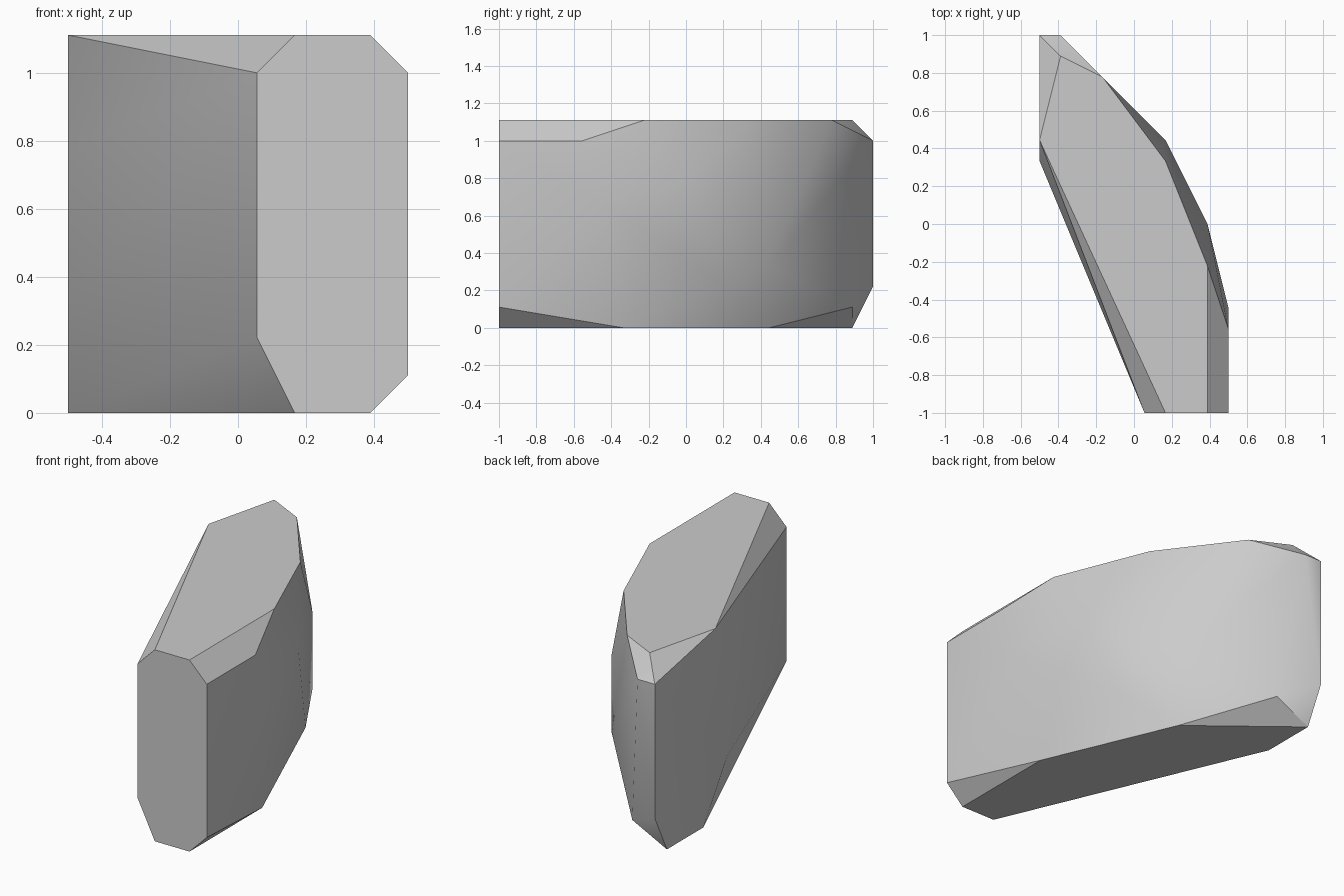
import bpy
import bmesh
from math import radians
from mathutils import Vector

default_cube = bpy.data.objects.get("Cube")
if default_cube:
    bpy.data.objects.remove(default_cube, do_unlink=True)

UNIT = 1 / 9      # modelling grid step
HALF_WIDTH = 4.5  # grid steps from the right side to the centre


def make_material(name, color):
    material = bpy.data.materials.new(name)
    material.use_nodes = True
    material.diffuse_color = color
    material.node_tree.nodes["Principled BSDF"].inputs["Base Color"].default_value = color
    return material


def outline(points, height):
    """Lift a plan outline to one height."""
    return [(x, y, height) for x, y in points]


def column(x, y, heights):
    """Stack corners on one vertical line."""
    return [(x, y, z) for z in heights]


def hull_object(name, corners, material):
    """Wrap a convex faceted block around its corners."""
    bm = bmesh.new()
    for x, y, z in corners:
        bm.verts.new(Vector((x - HALF_WIDTH, y, z)) * UNIT)
    bmesh.ops.convex_hull(bm, input=bm.verts)
    loose = [v for v in bm.verts if not v.link_faces]
    bmesh.ops.delete(bm, geom=loose, context="VERTS")
    bmesh.ops.dissolve_limit(bm, angle_limit=radians(0.5),
                             verts=bm.verts, edges=bm.edges)
    bmesh.ops.recalc_face_normals(bm, faces=bm.faces)
    mesh = bpy.data.meshes.new(name)
    bm.to_mesh(mesh)
    bm.free()
    mesh.materials.append(material)
    block = bpy.data.objects.new(name, mesh)
    bpy.context.collection.objects.link(block)
    return block


# Flat top and bottom of the curved block
corners = outline([(6, -9), (8, -9), (8, -2), (6, 3), (3, 7), (1, 8), (0, 4)], 10)
corners += outline([(6, -9), (8, -9), (8, -3), (5, 4), (0, 8), (0, 5)], 0)

# Chamfered front end
corners += column(5, -9, (2, 9)) + column(9, -9, (1, 9))

# Bulging outer side
corners += column(9, -5, [9]) + column(9, -4, [6]) + column(8, 0, [7])
corners += column(7, 2, [2]) + column(6, 4, (3, 7))

# Narrow back end
corners += column(2, 8, [1]) + column(1, 9, [9]) + column(0, 9, (2, 9))

# Inner side
corners += column(0, 3, (3, 7))

stone = make_material("stone grey", (0.6, 0.6, 0.6, 1))
block = hull_object("curved_stone_block", corners, stone)

# Smooth the gentle facets, keep the chamfers sharp
bpy.context.view_layer.objects.active = block
block.select_set(True)
bpy.ops.object.shade_smooth_by_angle(angle=radians(30))
